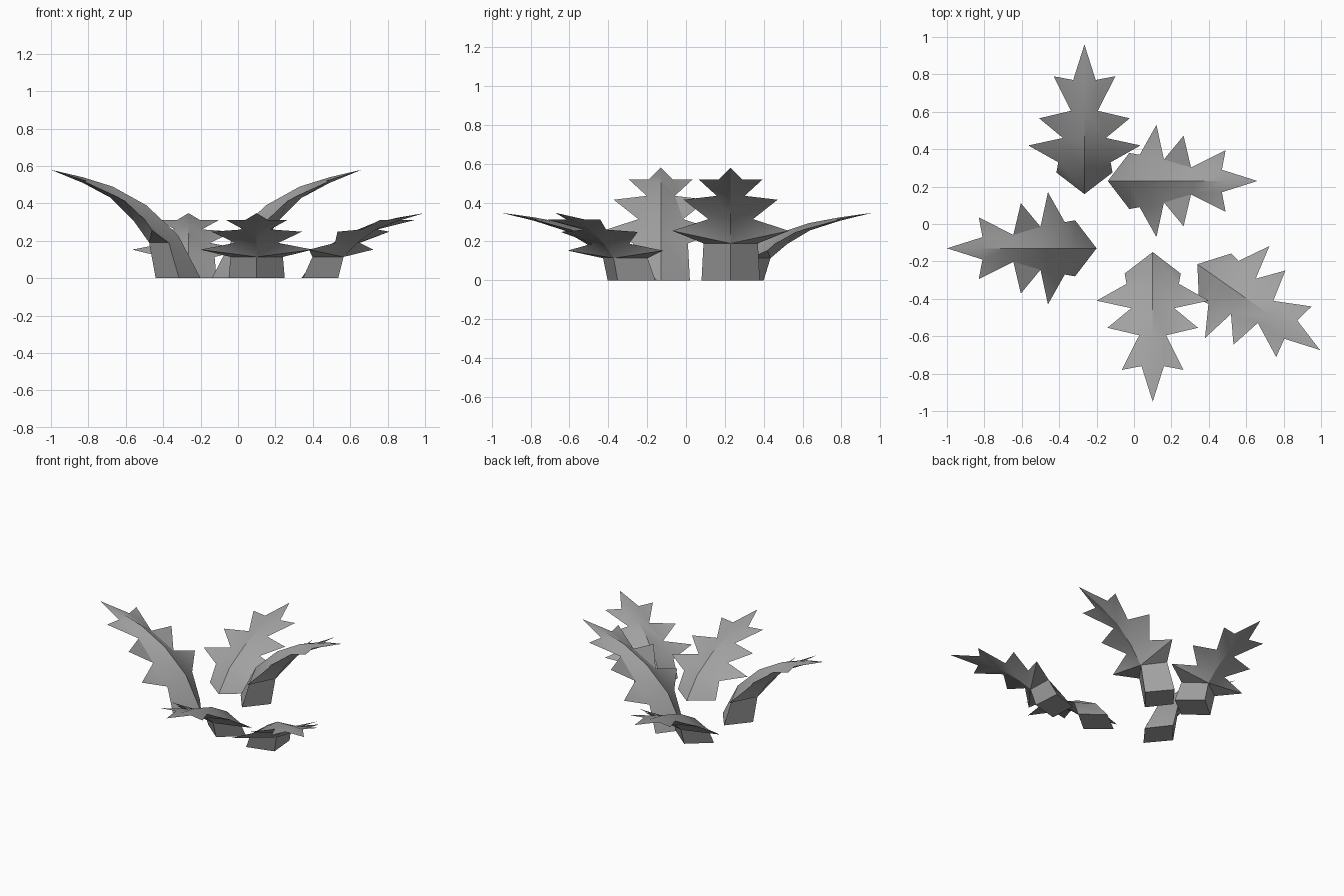
import bpy
import bmesh
from math import radians
from mathutils import Matrix, Vector

cube = bpy.data.objects.get("Cube")
if cube:
    bpy.data.objects.remove(cube, do_unlink=True)

grey = bpy.data.materials.new("leaf_grey")
grey.use_nodes = True
grey.diffuse_color = (0.36, 0.36, 0.36, 1)
grey.node_tree.nodes["Principled BSDF"].inputs["Base Color"].default_value = (0.36, 0.36, 0.36, 1)

# Leaf layout: distance outward, (sideways,) height
RIB = [(0.2, 0), (0.32, 0.23), (0.49, 0.39), (0.67, 0.49), (0.83, 0.54)]
KEEL = [(0.44, 0), (0.475, 0.19), (0.56, 0.31), (0.68, 0.43), (0.83, 0.51)]
STEM = [(0.315, 0.15, 0), (0.37, 0.14, 0.19)]
LOBES = [(0.46, 0.3, 0.255), (0.605, 0.242, 0.415), (0.83, 0.165, 0.52)]
NOTCHES = [(0.5, 0.115, 0.315), (0.645, 0.072, 0.435), (0.81, 0.06, 0.52)]
TIP = (1, 0, 0.58)


def build_leaf(name, origin, angle, lift):
    bm = bmesh.new()

    def vert(u, v, z):
        return bm.verts.new((u, v, z * lift))

    rib = [vert(u, 0, z) for u, z in RIB]
    keel = [vert(u, 0, z) for u, z in KEEL]
    tip = vert(*TIP)
    bases = []

    for side in (1, -1):
        def edge(points):
            return [vert(u, v * side, z) for u, v, z in points]

        def face(*verts):
            bm.faces.new(verts if side > 0 else verts[::-1])

        base, *inner = edge(STEM + NOTCHES)
        lobes = edge(LOBES)
        bases.append(base)

        # Stem
        face(rib[0], rib[1], inner[0], base)
        face(keel[0], base, inner[0], keel[1])

        # Blade with pointed lobes
        for i, lobe in enumerate(lobes):
            a, b = inner[i], inner[i + 1]
            r, k = rib[i + 1:i + 3], keel[i + 1:i + 3]
            face(r[0], r[1], b, a)
            face(a, b, lobe)
            face(k[0], a, lobe)
            face(k[0], lobe, b)
            face(k[0], b, k[1])

        # Pointed end
        face(rib[-1], tip, inner[-1])
        face(keel[-1], inner[-1], tip)

    # Base cap
    bm.faces.new((rib[0], bases[0], keel[0], bases[1]))
    bmesh.ops.recalc_face_normals(bm, faces=bm.faces)

    mesh = bpy.data.meshes.new(name)
    place = Matrix.Translation(Vector((*origin, 0))) @ Matrix.Rotation(radians(angle), 4, "Z")
    bm.transform(place)
    bm.to_mesh(mesh)
    bm.free()
    mesh.materials.append(grey)
    leaf = bpy.data.objects.new(name, mesh)
    bpy.context.collection.objects.link(leaf)
    return leaf


# Two upright leaves and three low spreading ones
leaves = [
    build_leaf("tall_leaf_right", (0, -0.13), 180, 1),
    build_leaf("tall_leaf_left", (-0.34, 0.23), 0, 1),
    build_leaf("low_leaf_back", (-0.265, -0.04), 90, 0.6),
    build_leaf("low_leaf_front", (0.1, 0.05), -90, 0.6),
    build_leaf("low_leaf_corner", (0.175, -0.1), -35, 0.6),
]

bpy.ops.object.select_all(action="DESELECT")
for leaf in leaves:
    leaf.select_set(True)
bpy.context.view_layer.objects.active = leaves[0]
bpy.ops.object.shade_smooth_by_angle(angle=radians(30))
